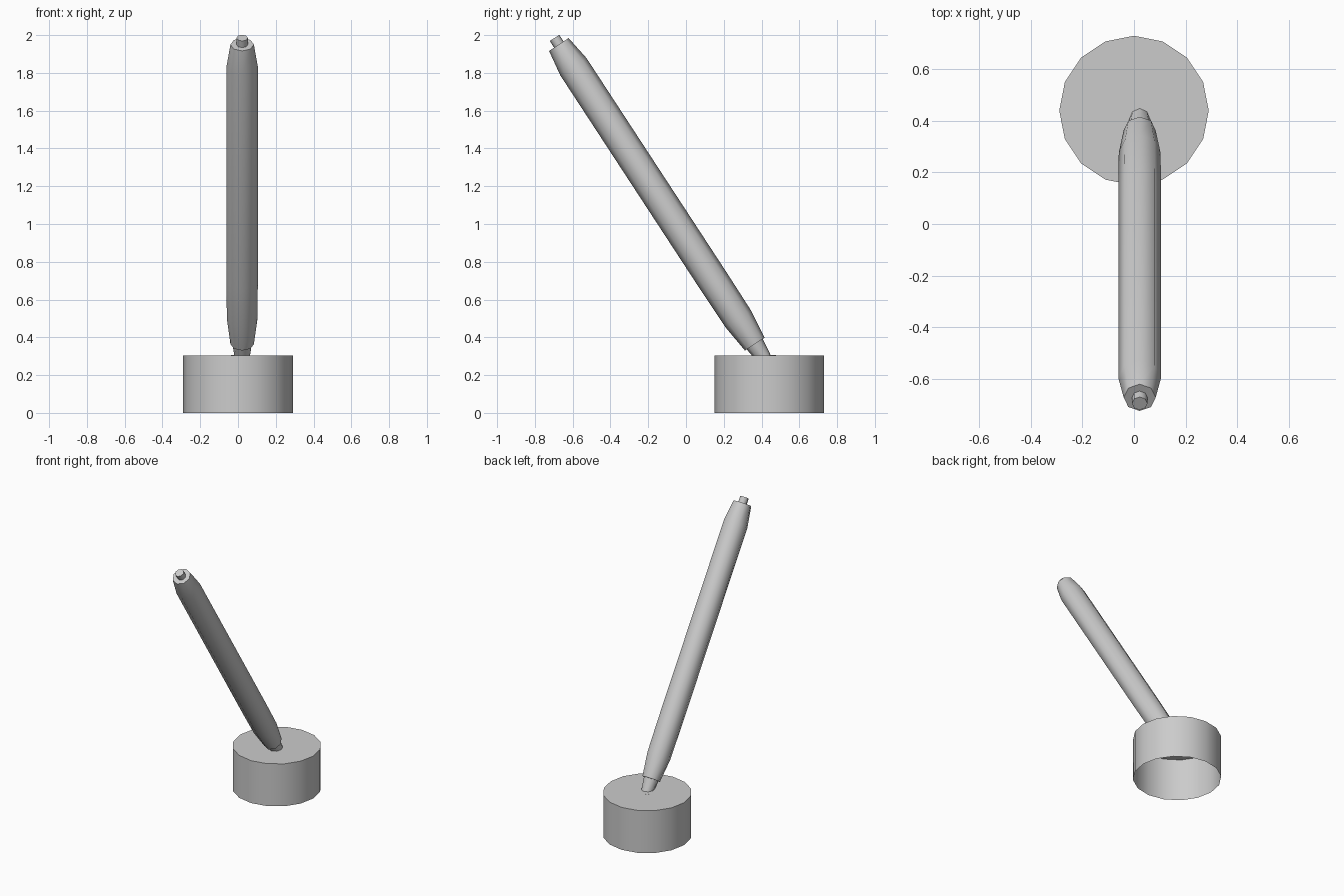
import bpy, bmesh, math
from mathutils import Vector

cube = bpy.data.objects.get("Cube")
if cube:
    bpy.data.objects.remove(cube, do_unlink=True)

grey = bpy.data.materials.new("plain_grey")
grey.use_nodes = True
colour = (0.6, 0.6, 0.6, 1)
grey.diffuse_color = colour
grey.node_tree.nodes["Principled BSDF"].inputs["Base Color"].default_value = colour


def lathe(name, profile, sides, origin, axis=(0, 0, 1), cap_start=True, cap_end=True):
    """Rings of (distance along axis, radius), joined into one turned part."""
    bm = bmesh.new()
    rings = []
    for d, r in profile:
        rings.append([bm.verts.new((r * math.cos(2 * math.pi * i / sides),
                                    r * math.sin(2 * math.pi * i / sides), d))
                      for i in range(sides)])
    for a, b in zip(rings, rings[1:]):
        for i in range(sides):
            j = (i + 1) % sides
            bm.faces.new((a[i], a[j], b[j], b[i]))
    if cap_start:
        bm.faces.new(rings[0][::-1])
    if cap_end:
        bm.faces.new(rings[-1])
    mesh = bpy.data.meshes.new(name)
    bm.to_mesh(mesh)
    bm.free()
    mesh.materials.append(grey)
    obj = bpy.data.objects.new(name, mesh)
    bpy.context.collection.objects.link(obj)
    obj.location = origin
    # Tilt about x only, so the ring corners keep facing left and right
    obj.rotation_euler.x = math.atan2(-axis[1], axis[2])
    bpy.ops.object.select_all(action='DESELECT')
    obj.select_set(True)
    bpy.context.view_layer.objects.active = obj
    bpy.ops.object.shade_smooth_by_angle(angle=math.radians(50))
    return obj


# Round stand, open underneath
lathe("stand", [(0, 0.29), (0.305, 0.29)], 16, (0, 0.44, 0), cap_start=False)

# Socket disc on the stand
lathe("socket", [(0, 0.037), (0.002, 0.037)], 16, (0, 0.44, 0.304))

# Leaning pen, measured from the lower end of its barrel
foot = Vector((0.022, 0.364, 0.364))
lean = Vector((0, -1.037, 1.586)).normalized()
length = 1.895

lathe("pen_barrel", [(0, 0.062), (0.16, 0.081), (0.4, 0.083),
                     (length - 0.14, 0.083), (length, 0.062)], 8, foot, lean)
lathe("pen_nib", [(-0.13, 0.034), (0, 0.051)], 8, foot, lean)
lathe("pen_button", [(length, 0.03), (length + 0.042, 0.03)], 8, foot, lean)
